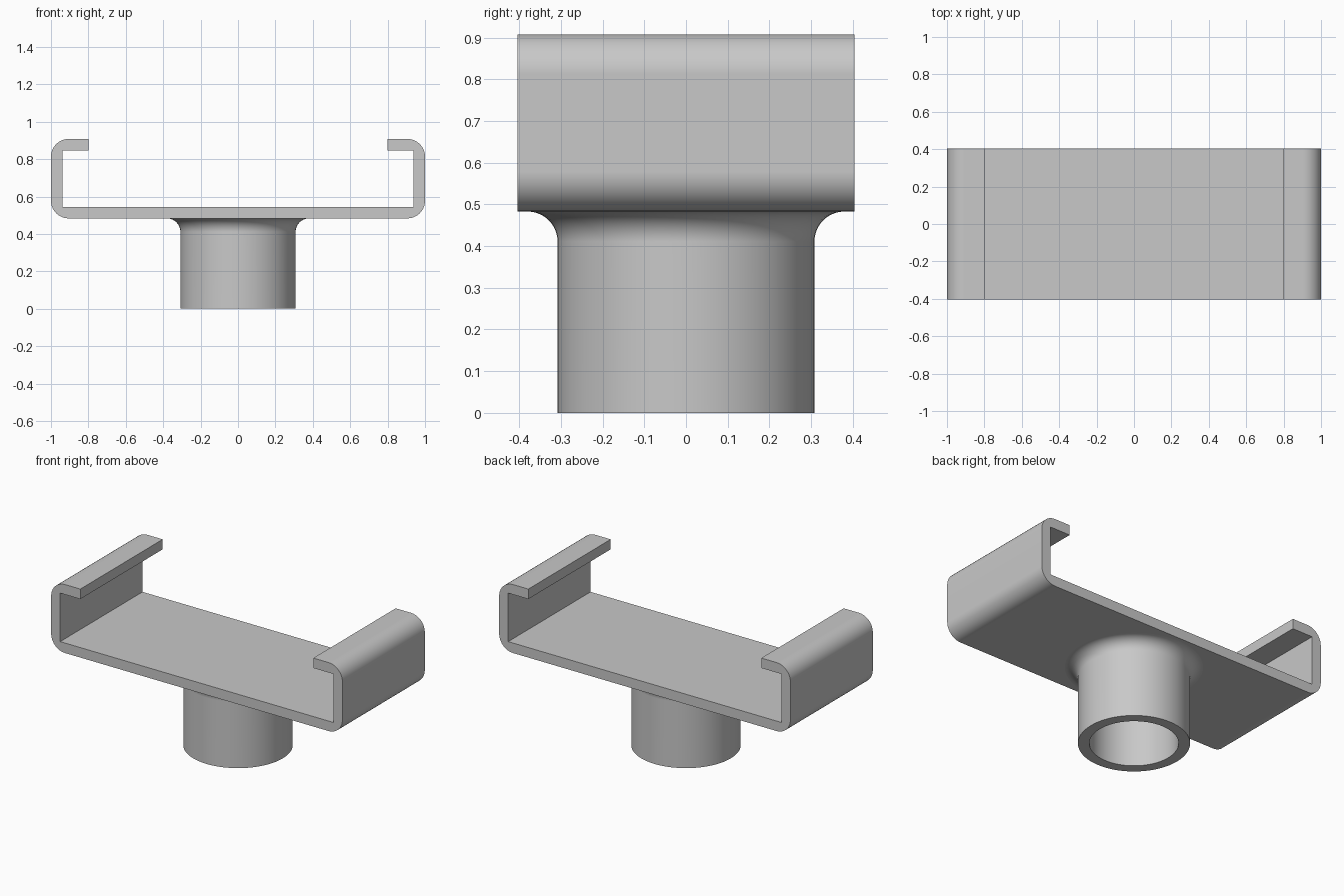
import bpy, bmesh
from math import sin, cos, pi, radians

cube = bpy.data.objects.get("Cube")
if cube:
    bpy.data.objects.remove(cube, do_unlink=True)

# One plain grey finish
grey = bpy.data.materials.new("satin grey")
grey.use_nodes = True
colour = (0.58, 0.58, 0.58, 1)
grey.diffuse_color = colour
grey.node_tree.nodes["Principled BSDF"].inputs["Base Color"].default_value = colour


def arc(cx, cz, r, start, end, steps):
    """Points on a circular arc, angles in degrees."""
    angles = [radians(start + (end - start) * i / steps) for i in range(steps + 1)]
    return [(cx + r * cos(a), cz + r * sin(a)) for a in angles]


def finish(bm, name):
    bmesh.ops.recalc_face_normals(bm, faces=bm.faces)
    mesh = bpy.data.meshes.new(name)
    bm.to_mesh(mesh)
    bm.free()
    mesh.materials.append(grey)
    obj = bpy.data.objects.new(name, mesh)
    bpy.context.collection.objects.link(obj)
    bpy.ops.object.select_all(action='DESELECT')
    obj.select_set(True)
    bpy.context.view_layer.objects.active = obj
    bpy.ops.object.shade_smooth_by_angle(angle=radians(30))
    normals = obj.modifiers.new("even shading", 'WEIGHTED_NORMAL')
    normals.keep_sharp = True
    return obj


# Channel bracket: C-shaped section with rounded outer corners, extruded along y
base, top, wall, r, depth = 0.483, 0.908, 0.062, 0.095, 0.808
half = (arc(1 - r, base + r, r, -90, 0, 10)
        + arc(1 - r, top - r, r, 0, 90, 10)
        + [(0.8, top), (0.8, top - wall),
           (1 - wall, top - wall), (1 - wall, base + wall)])
section = half + [(-x, z) for x, z in reversed(half)]
bm = bmesh.new()
face = bm.faces.new([bm.verts.new((x, -depth / 2, z)) for x, z in section])
moved = bmesh.ops.extrude_face_region(bm, geom=[face], use_keep_orig=True)["geom"]
bmesh.ops.translate(bm, vec=(0, depth, 0),
                    verts=[v for v in moved if isinstance(v, bmesh.types.BMVert)])
finish(bm, "channel_bracket")

# Hollow socket: turned ring with a fillet flaring into the bracket
outer, inner, fillet, sides = 0.308, 0.245, 0.072, 64
buried = base + 0.02
ring = ([(inner, buried), (inner, 0), (outer, 0)]
        + arc(outer + fillet, base - fillet, fillet, 180, 90, 10)
        + [(outer + fillet, buried)])
bm = bmesh.new()
loops = [[bm.verts.new((x * cos(a), x * sin(a), z)) for x, z in ring]
         for a in (2 * pi * i / sides for i in range(sides))]
for i, here in enumerate(loops):
    following = loops[(i + 1) % sides]
    for j in range(len(ring)):
        k = (j + 1) % len(ring)
        bm.faces.new((here[j], following[j], following[k], here[k]))
finish(bm, "socket_tube")
